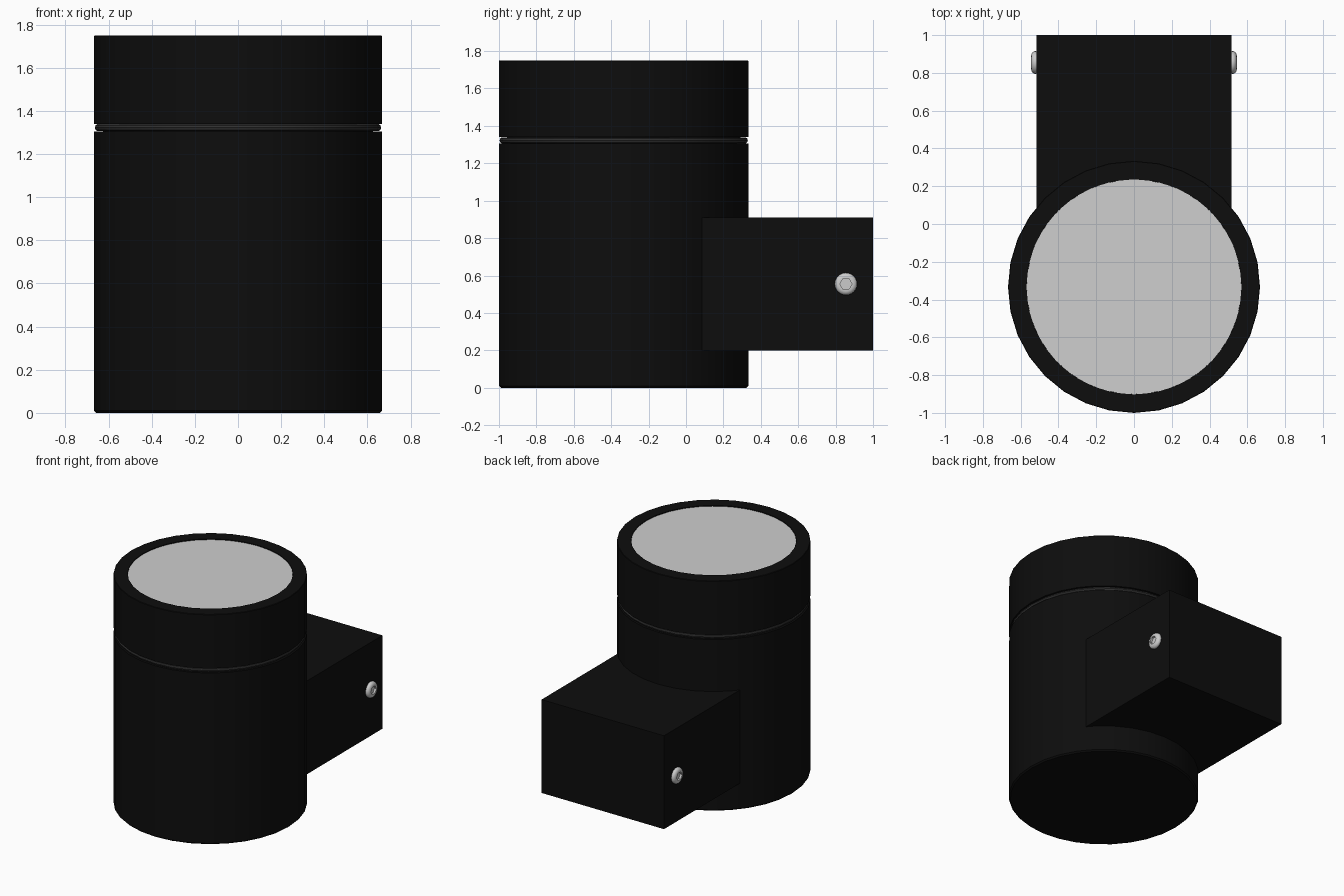
import bpy, bmesh, math
from mathutils import Matrix

if "Cube" in bpy.data.objects:
    bpy.data.objects.remove(bpy.data.objects["Cube"])

CY = -0.333  # y of the lamp axis


def material(name, value):
    m = bpy.data.materials.new(name)
    m.diffuse_color = (value, value, value, 1)
    m.use_nodes = True
    m.node_tree.nodes["Principled BSDF"].inputs["Base Color"].default_value = m.diffuse_color
    return m


black = material("black_paint", 0.004)
rubber = material("dark_rubber", 0.03)
glass = material("frosted_glass", 0.62)
steel = material("steel", 0.6)


def finish(name, bm, mat, matrix=Matrix(), smooth=True):
    bmesh.ops.transform(bm, matrix=matrix, verts=bm.verts)
    bmesh.ops.recalc_face_normals(bm, faces=bm.faces)
    me = bpy.data.meshes.new(name)
    bm.to_mesh(me)
    bm.free()
    me.materials.append(mat)
    ob = bpy.data.objects.new(name, me)
    bpy.context.collection.objects.link(ob)
    if smooth:
        bpy.ops.object.select_all(action='DESELECT')
        ob.select_set(True)
        bpy.context.view_layer.objects.active = ob
        bpy.ops.object.shade_smooth_by_angle(angle=math.radians(30))
    return ob


def lathe(name, profile, mat, steps=32, closed=False, matrix=Matrix.Translation((0, CY, 0))):
    """Revolve (radius, height) points about z; open ends are capped."""
    bm = bmesh.new()
    rings = [[bm.verts.new((r * math.cos(2 * math.pi * i / steps),
                            r * math.sin(2 * math.pi * i / steps), z))
              for i in range(steps)] for r, z in profile]
    pairs = list(zip(rings, rings[1:]))
    if closed:
        pairs.append((rings[-1], rings[0]))
    else:
        bm.faces.new(rings[0])
        bm.faces.new(rings[-1])
    for a, b in pairs:
        for i in range(steps):
            j = (i + 1) % steps
            bm.faces.new((a[i], a[j], b[j], b[i]))
    return finish(name, bm, mat, matrix)


# Lamp housing: lower barrel, seal groove, upper cap with a shallow lens seat
lathe("housing", [(0.657, 0), (0.667, 0.01), (0.667, 1.305), (0.625, 1.305),
                  (0.625, 1.34), (0.667, 1.34), (0.667, 1.747), (0.664, 1.75),
                  (0.57, 1.75), (0.57, 1.735)], black)

# Rubber seal in the groove
seal = [(0.646 + 0.0175 * math.cos(k * math.pi / 5),
         1.3225 + 0.0175 * math.sin(k * math.pi / 5)) for k in range(10)]
lathe("seal_ring", seal, rubber, closed=True)

# Lens
lathe("lens", [(0.569, 1.72), (0.569, 1.744)], glass, steps=48)

# Wall bracket
bm = bmesh.new()
bmesh.ops.create_cube(bm, size=1)
finish("wall_bracket", bm, black,
       Matrix.Translation((0, 0.5, 0.555)) @ Matrix.Diagonal((1.03, 1.0, 0.71, 1)), smooth=False)


# Domed screws with a hexagonal socket, one on each side
def screw(name, side):
    place = (Matrix.Translation((side * 0.515, 0.855, 0.555))
             @ Matrix.Rotation(side * math.pi / 2, 4, 'Y'))
    n = 24
    bm = bmesh.new()
    profile = [(0.056, -0.005), (0.06, 0.004), (0.06, 0.012), (0.055, 0.021),
               (0.046, 0.027), (0.038, 0.029)]
    rings = [[(r, z)] * n for r, z in profile]
    # hexagonal rim and socket floor share the head's segment count
    for z in (0.029, 0.012):
        row = []
        for i in range(n):
            a = (2 * math.pi * i / n) % (math.pi / 3) - math.pi / 6
            row.append((0.028 / math.cos(a), z))
        rings.append(row)
    verts = [[bm.verts.new((r * math.sin(2 * math.pi * i / n),
                            r * math.cos(2 * math.pi * i / n), z))
              for i, (r, z) in enumerate(row)] for row in rings]
    # turn the hexagon so that corners point along y
    for a, b in zip(verts, verts[1:]):
        for i in range(n):
            j = (i + 1) % n
            bm.faces.new((a[i], a[j], b[j], b[i]))
    bm.faces.new(verts[0])
    bm.faces.new(verts[-1])
    finish(name, bm, steel, place)


screw("screw_right", 1)
screw("screw_left", -1)
